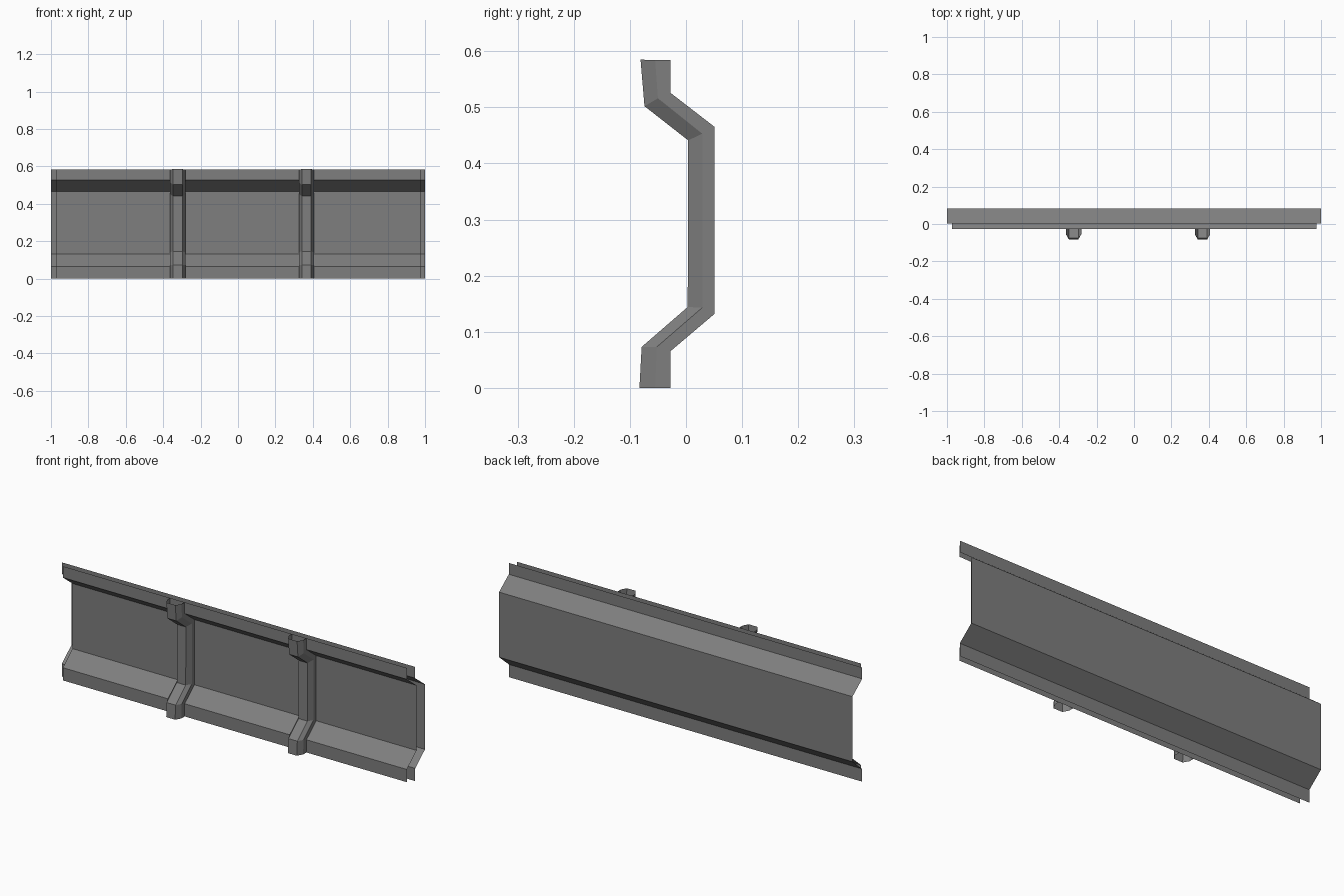
import bpy

if "Cube" in bpy.data.objects:
    bpy.data.objects.remove(bpy.data.objects["Cube"])

# Side profiles as (y, z), bottom to top
SHEET = [(-0.028, 0), (-0.028, 0.065), (0.051, 0.132), (0.051, 0.465), (-0.028, 0.526), (-0.028, 0.584)]
RIB_MID = [(-0.055, 0), (-0.052, 0.073), (0.029, 0.143), (0.029, 0.453), (-0.05, 0.516), (-0.055, 0.584)]
RIB_FRONT = [(-0.083, 0), (-0.079, 0.073), (0.003, 0.144), (0.004, 0.441), (-0.074, 0.502), (-0.081, 0.585)]

# Dark grey metal
metal = bpy.data.materials.new("dark_grey")
metal.diffuse_color = (0.21, 0.21, 0.21, 1)
metal.use_nodes = True
metal.node_tree.nodes["Principled BSDF"].inputs["Base Color"].default_value = metal.diffuse_color


def loft(name, sections, flip=False):
    """Bridge (x, profile) sections into an open folded surface."""
    n = len(sections[0][1])
    verts = [(x, y, z) for x, prof in sections for y, z in prof]
    faces = []
    for s in range(len(sections) - 1):
        for i in range(n - 1):
            a, b = s * n + i, (s + 1) * n + i
            f = (a, b, b + 1, a + 1)
            faces.append(f[::-1] if flip else f)
    mesh = bpy.data.meshes.new(name)
    mesh.from_pydata(verts, [], faces)
    mesh.materials.append(metal)
    obj = bpy.data.objects.new(name, mesh)
    bpy.context.collection.objects.link(obj)
    return obj


# Front skin, slightly shorter than the back skin
loft("front_sheet", [(-0.972, SHEET), (0.975, SHEET)])

# Back skin, same fold shifted to the rear
back = [(y + 0.032, z) for y, z in SHEET]
loft("back_sheet", [(-1, back), (1, back)], flip=True)

# Two hollow vertical ribs with chamfered front edges, open at both ends
for label, cx in (("left", -0.323), ("right", 0.366)):
    loft(label + "_rib", [
        (cx - 0.041, SHEET), (cx - 0.041, RIB_MID), (cx - 0.025, RIB_FRONT),
        (cx + 0.025, RIB_FRONT), (cx + 0.041, RIB_MID), (cx + 0.041, SHEET)])
